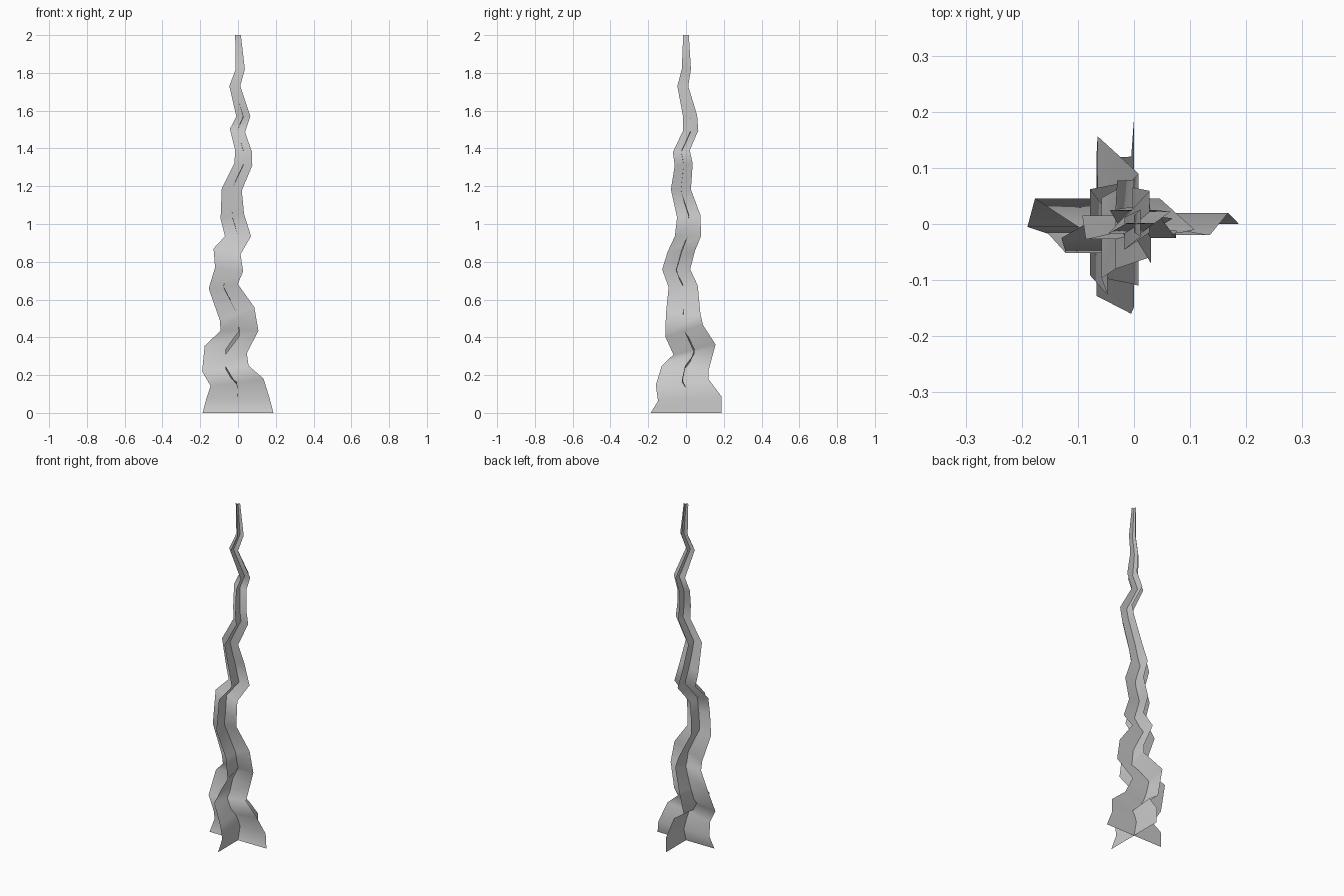
import bpy
import bmesh
from mathutils import Vector

default_cube = bpy.data.objects.get("Cube")
if default_cube:
    bpy.data.objects.remove(default_cube, do_unlink=True)

# Shared plain grey surface
grey = bpy.data.materials.new("pale_grey")
grey.use_nodes = True
colour = (0.6, 0.6, 0.6, 1)
grey.diffuse_color = colour
grey.node_tree.nodes["Principled BSDF"].inputs["Base Color"].default_value = colour

# Zigzag spine in thousandths: height, x, y, tilt of side blade, tilt of depth blade
SPINE = [
    (0, 0, 0, 0, 0), (75, 0, 20, 0, 12), (162, -5, -20, 20, 15),
    (235, -67, -5, 15, -15), (335, -65, 45, -20, 27), (435, 8, -10, 0, 30),
    (525, -5, -15, 35, 0), (670, -78, -15, 12, 5), (760, -47, -52, -10, 0),
    (855, -58, -25, -15, 0), (935, 0, 10, 0, 0), (1040, -30, 15, 12, 5),
    (1182, -33, -27, -5, 0), (1315, 28, -12, -5, 5), (1385, 30, -25, -5, 5),
    (1495, -3, 25, -8, 0), (1570, 28, 22, 0, 5), (1730, -17, -17, 0, 0),
    (1820, 12, 2, 0, 0), (2000, 0, 0, 0, 0),
]

# Taper from the wide foot to the narrow tip: height, half width
TAPER = [(0, 187), (75, 168), (162, 140), (235, 123), (435, 100),
         (670, 77), (935, 69), (1182, 53), (1570, 37), (2000, 15)]


def half_width(height):
    """Interpolate the taper at the given height."""
    for (low, wide), (high, narrow) in zip(TAPER, TAPER[1:]):
        if height <= high:
            return wide + (narrow - wide) * (height - low) / (high - low)
    return TAPER[-1][1]


def build_ribbon(name, axis):
    """Sweep a thin ribbon up the spine, spreading along one horizontal axis."""
    bm = bmesh.new()
    previous = None
    for height, x, y, *tilts in SPINE:
        spread = Vector((0, 0, tilts[axis]))
        spread[axis] = half_width(height)
        centre = Vector((x, y, height))
        pair = [bm.verts.new((centre + side * spread) / 1000) for side in (-1, 1)]
        if previous:
            bm.faces.new((previous[0], previous[1], pair[1], pair[0]))
        previous = pair
    for face in bm.faces:
        face.smooth = True
    mesh = bpy.data.meshes.new(name)
    bm.to_mesh(mesh)
    bm.free()
    mesh.materials.append(grey)
    ribbon = bpy.data.objects.new(name, mesh)
    bpy.context.collection.objects.link(ribbon)
    return ribbon


# Two ribbons crossing at right angles along the same spine
build_ribbon("side_to_side_ribbon", axis=0)
build_ribbon("front_to_back_ribbon", axis=1)
